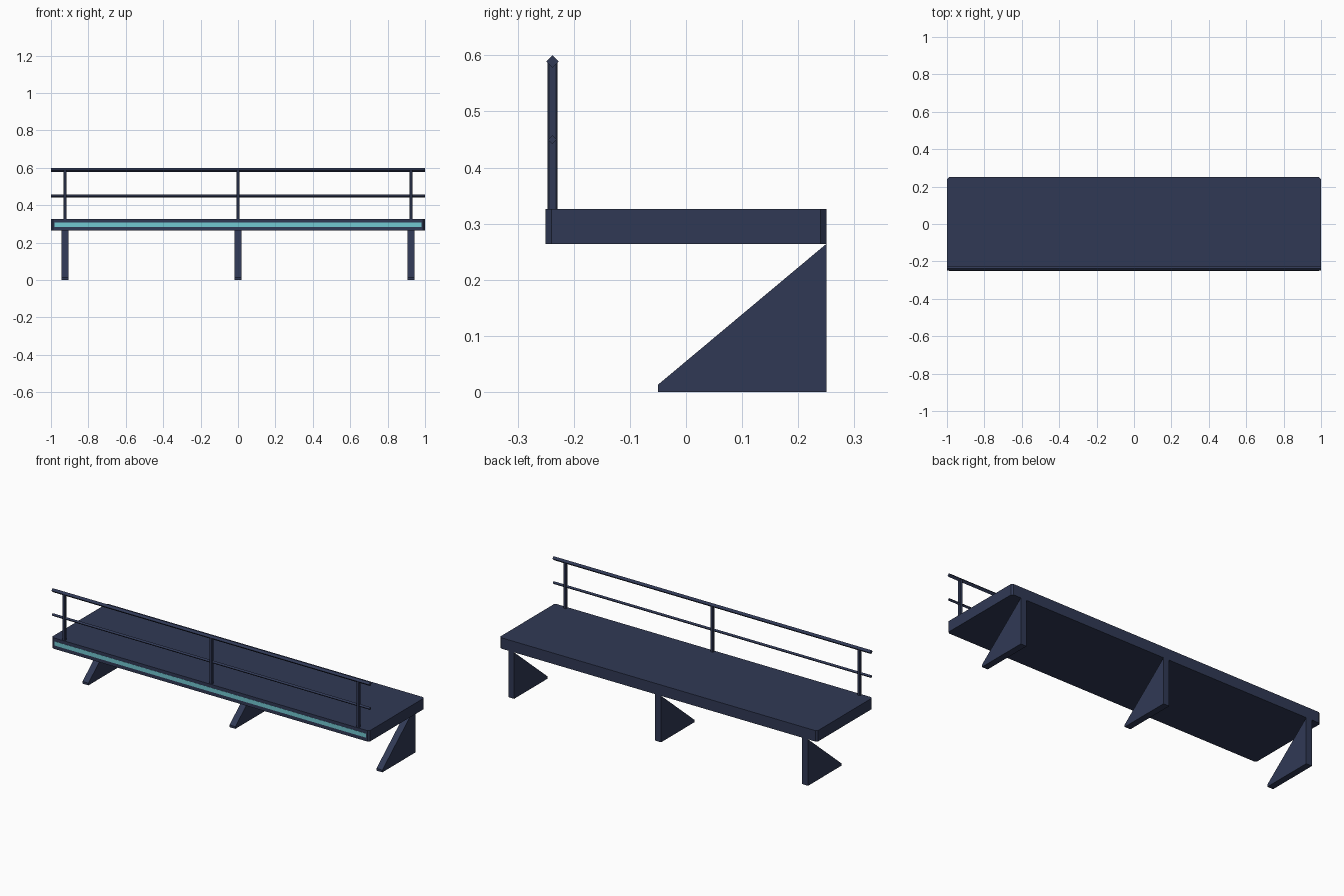
import bpy, bmesh, math
from mathutils import Matrix

if "Cube" in bpy.data.objects:
    bpy.data.objects.remove(bpy.data.objects["Cube"])


def material(name, rgb):
    m = bpy.data.materials.new(name)
    m.diffuse_color = (*rgb, 1)
    m.use_nodes = True
    m.node_tree.nodes["Principled BSDF"].inputs["Base Color"].default_value = m.diffuse_color
    return m


NAVY = material("navy metal", (0.0296, 0.0409, 0.0908))
CYAN = material("cyan light", (0.171, 0.578, 0.645))


def finish(name, bm, mat):
    bmesh.ops.recalc_face_normals(bm, faces=bm.faces)
    me = bpy.data.meshes.new(name)
    bm.to_mesh(me)
    bm.free()
    me.materials.append(mat)
    ob = bpy.data.objects.new(name, me)
    bpy.context.collection.objects.link(ob)
    return ob


def box(name, lo, hi, mat, chamfer=0):
    """Box between two corners, with optional chamfered upright edges."""
    bm = bmesh.new()
    bmesh.ops.create_cube(bm, size=1)
    for v in bm.verts:
        v.co = [lo[i] + (v.co[i] + 0.5) * (hi[i] - lo[i]) for i in range(3)]
    if chamfer:
        upright = [e for e in bm.edges
                   if abs(e.verts[0].co.z - e.verts[1].co.z) > 1e-4]
        bmesh.ops.bevel(bm, geom=upright, offset=chamfer, segments=1,
                        affect='EDGES')
    return finish(name, bm, mat)


def rail(name, y, z, r):
    """Four-sided bar along x, standing on its edge."""
    bm = bmesh.new()
    ring = [bm.verts.new((-1, y + r * math.cos(a), z + r * math.sin(a)))
            for a in (i * math.pi / 2 for i in range(4))]
    face = bm.faces.new(ring)
    ext = bmesh.ops.extrude_face_region(bm, geom=[face], use_keep_orig=True)
    for g in ext["geom"]:
        if isinstance(g, bmesh.types.BMVert):
            g.co.x = 1
    return finish(name, bm, NAVY)


def bracket(name, x, w):
    """Triangular wall bracket, extruded along x."""
    profile = [(0.25, 0), (-0.05, 0), (-0.05, 0.013), (0.25, 0.264)]
    bm = bmesh.new()
    a = [bm.verts.new((x - w / 2, y, z)) for y, z in profile]
    b = [bm.verts.new((x + w / 2, y, z)) for y, z in profile]
    bm.faces.new(a)
    bm.faces.new(b[::-1])
    for i in range(4):
        j = (i + 1) % 4
        bm.faces.new((a[i], a[j], b[j], b[i]))
    return finish(name, bm, NAVY)


# Walkway deck and its front light strip
box("deck", (-1, -0.25, 0.264), (1, 0.25, 0.326), NAVY, 0.01)
box("light_strip", (-0.98, -0.2508, 0.284), (0.98, -0.247, 0.307), CYAN)

# Railing
RAIL_Y = -0.238
rail("top_rail", RAIL_Y, 0.589, 0.011)
rail("middle_rail", RAIL_Y, 0.45, 0.008)

# Posts and brackets at both ends and the middle
for label, x in (("left", -0.925), ("middle", 0), ("right", 0.925)):
    box(label + "_post", (x - 0.009, RAIL_Y - 0.009, 0.32),
        (x + 0.009, RAIL_Y + 0.009, 0.587), NAVY, 0.0025)
    bracket(label + "_bracket", x, 0.037)
